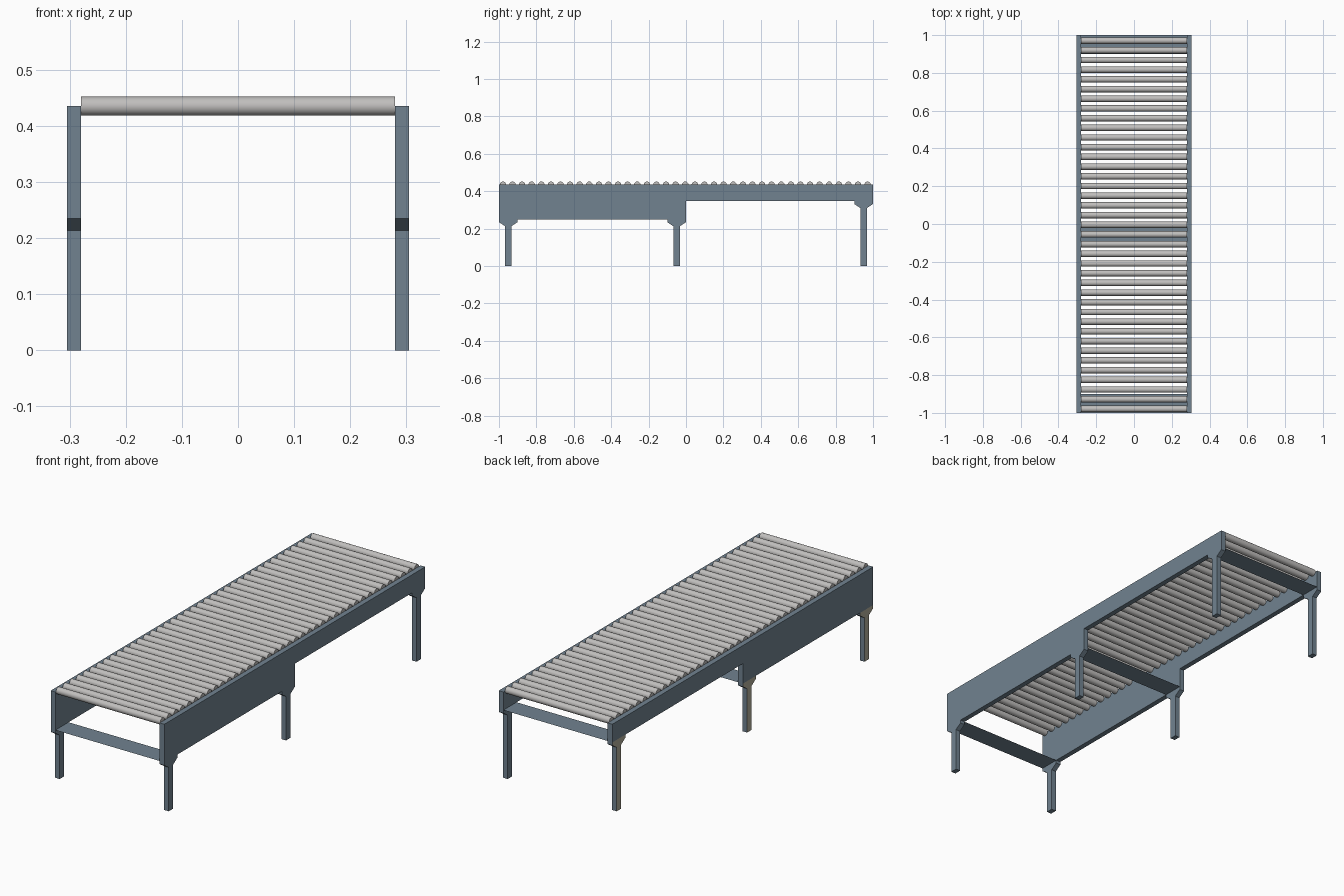
import bpy, bmesh, math
from mathutils import Matrix

cube = bpy.data.objects.get("Cube")
if cube:
    bpy.data.objects.remove(cube, do_unlink=True)


def make_material(name, rgb):
    mat = bpy.data.materials.new(name)
    mat.use_nodes = True
    mat.diffuse_color = (*rgb, 1)
    mat.node_tree.nodes["Principled BSDF"].inputs["Base Color"].default_value = (*rgb, 1)
    return mat


steel_blue = make_material("steel blue paint", (0.165, 0.225, 0.28))
roller_grey = make_material("roller grey", (0.53, 0.52, 0.51))
beige = make_material("beige paint", (0.45, 0.42, 0.33))

INNER, OUTER, TOP = 0.28, 0.305, 0.435
LOW, HIGH = 0.25, 0.347          # underside of the deep and shallow rail halves
STATIONS = {"front": (-0.95, LOW), "middle": (-0.05, LOW), "back": (0.95, HIGH)}


def finish(bm, name, *mats):
    mesh = bpy.data.meshes.new(name)
    bm.to_mesh(mesh)
    bm.free()
    for mat in mats:
        mesh.materials.append(mat)
    obj = bpy.data.objects.new(name, mesh)
    bpy.context.collection.objects.link(obj)
    return obj


def side_plate(name, profile, side, outer_mat=None):
    """Extrude a (y, z) profile through the rail thickness on one side."""
    bm = bmesh.new()
    face = bm.faces.new([bm.verts.new((side * INNER, y, z)) for y, z in profile])
    new = bmesh.ops.extrude_face_region(bm, geom=[face])["geom"]
    bmesh.ops.translate(bm, vec=(side * (OUTER - INNER), 0, 0),
                        verts=[v for v in new if isinstance(v, bmesh.types.BMVert)])
    bmesh.ops.recalc_face_normals(bm, faces=bm.faces)
    mats = [steel_blue]
    if outer_mat:
        mats.append(outer_mat)
        for f in bm.faces:
            f.material_index = int(f.normal.x * side > 0.9)
    return finish(bm, name, *mats)


# Stepped side rails, and legs with tapered brackets
rail = [(-1, TOP), (-1, LOW), (0, LOW), (0, HIGH), (1, HIGH), (1, TOP)]
for label, side in (("left", 1), ("right", -1)):
    side_plate(f"{label}_rail", rail, side)
    for place, (y, z) in STATIONS.items():
        half = [(0.05, z), (0.05, z - 0.015), (0.017, z - 0.037), (0.017, 0)]
        support = [(y - dy, h) for dy, h in half] + [(y + dy, h) for dy, h in reversed(half)]
        side_plate(f"{place}_{label}_leg", support, side,
                   beige if side < 0 else None)

# Thin sheet cross members between opposite legs
for place, (y, z) in STATIONS.items():
    bm = bmesh.new()
    bm.faces.new([bm.verts.new((sx * INNER, y + sy * 0.05, z))
                  for sx, sy in ((-1, -1), (1, -1), (1, 1), (-1, 1))])
    finish(bm, f"{place}_cross_member", steel_blue)

# Row of rollers sharing one bed object
COUNT, FIRST, LAST = 39, -0.979, 0.971
bm = bmesh.new()
for i in range(COUNT):
    y = FIRST + (LAST - FIRST) * i / (COUNT - 1)
    bmesh.ops.create_cone(
        bm, cap_ends=True, segments=20, radius1=0.017, radius2=0.017, depth=2 * INNER,
        matrix=Matrix.Translation((0, y, TOP)) @ Matrix.Rotation(math.pi / 2, 4, "Y"))
rollers = finish(bm, "rollers", roller_grey)
bpy.ops.object.select_all(action="DESELECT")
rollers.select_set(True)
bpy.context.view_layer.objects.active = rollers
bpy.ops.object.shade_smooth_by_angle(angle=math.radians(40))
